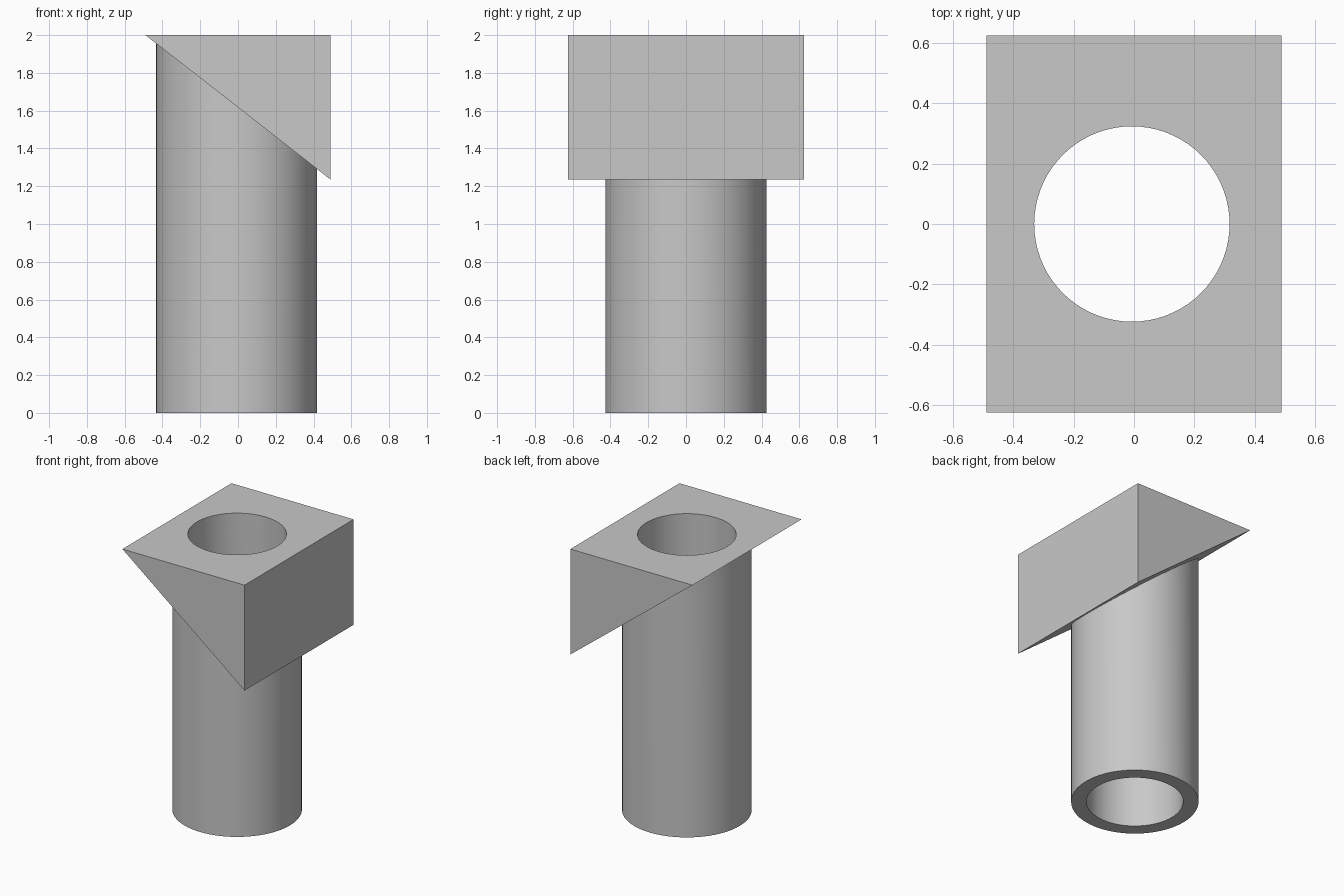
import bpy
import bmesh
from math import cos, sin, pi, radians

cube = bpy.data.objects.get("Cube")
if cube:
    bpy.data.objects.remove(cube, do_unlink=True)

HALF_X, HALF_Y = 0.49, 0.625
TOP, LOW = 2.0, 1.235
AXIS_X = -0.007
OUTER, BORE = 0.426, 0.324
SEGMENTS = 72

grey = bpy.data.materials.new("plain grey")
grey.use_nodes = True
colour = (0.58, 0.58, 0.58, 1)
grey.diffuse_color = colour
grey.node_tree.nodes["Principled BSDF"].inputs["Base Color"].default_value = colour


def slope_z(x):
    """Height of the sloping underside of the wedge."""
    return TOP - (x + HALF_X) * (TOP - LOW) / (2 * HALF_X)


def make_object(name, bm):
    bmesh.ops.recalc_face_normals(bm, faces=bm.faces)
    mesh = bpy.data.meshes.new(name)
    bm.to_mesh(mesh)
    bm.free()
    mesh.materials.append(grey)
    obj = bpy.data.objects.new(name, mesh)
    bpy.context.collection.objects.link(obj)
    return obj


def ring(bm, radius, height):
    """Circle of vertices around the tube axis; height is a function of x."""
    verts = []
    for i in range(SEGMENTS):
        a = 2 * pi * i / SEGMENTS
        x = AXIS_X + radius * cos(a)
        verts.append(bm.verts.new((x, radius * sin(a), height(x))))
    return verts


def bridge(bm, a, b):
    for i in range(SEGMENTS):
        j = (i + 1) % SEGMENTS
        bm.faces.new((a[i], a[j], b[j], b[i]))


# Hollow tube, cut at the top to meet the slope
bm = bmesh.new()
rings = [ring(bm, OUTER, lambda x: 0), ring(bm, OUTER, slope_z),
         ring(bm, BORE, slope_z), ring(bm, BORE, lambda x: 0)]
for k in range(4):
    bridge(bm, rings[k], rings[(k + 1) % 4])
tube = make_object("tube", bm)

# Wedge: triangular profile extruded front to back
bm = bmesh.new()
profile = [(-HALF_X, TOP), (HALF_X, TOP), (HALF_X, LOW)]
face = bm.faces.new([bm.verts.new((x, -HALF_Y, z)) for x, z in profile])
side = bmesh.ops.extrude_face_region(bm, geom=[face])
moved = [v for v in side["geom"] if isinstance(v, bmesh.types.BMVert)]
bmesh.ops.translate(bm, verts=moved, vec=(0, 2 * HALF_Y, 0))
wedge = make_object("wedge_head", bm)

# Bore through the wedge
bm = bmesh.new()
low, high = ring(bm, BORE, lambda x: 1), ring(bm, BORE, lambda x: TOP + 0.5)
bridge(bm, low, high)
bm.faces.new(low)
bm.faces.new(high)
cutter = make_object("bore_cutter", bm)
cutter.hide_render = True

cut = wedge.modifiers.new("bore", 'BOOLEAN')
cut.operation = 'DIFFERENCE'
cut.solver = 'EXACT'
cut.object = cutter
bpy.context.view_layer.objects.active = wedge
bpy.ops.object.modifier_apply(modifier=cut.name)
bpy.data.objects.remove(cutter, do_unlink=True)

# Smooth round walls, sharp corners
for obj in (tube, wedge):
    bpy.ops.object.select_all(action='DESELECT')
    obj.select_set(True)
    bpy.context.view_layer.objects.active = obj
    bpy.ops.object.shade_smooth_by_angle(angle=radians(30))
